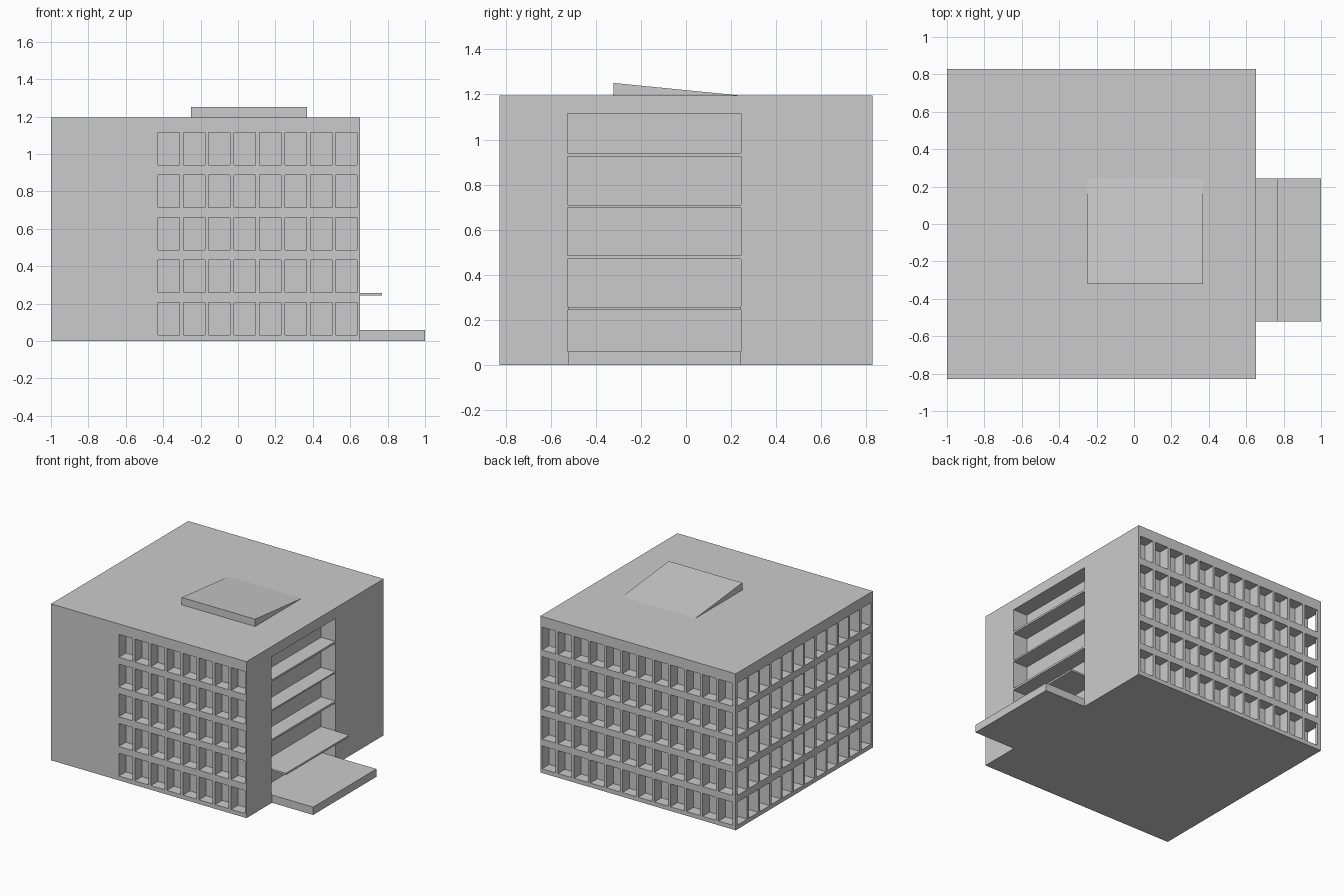
import bpy, bmesh
from mathutils import Vector

if "Cube" in bpy.data.objects:
    bpy.data.objects.remove(bpy.data.objects["Cube"])

X0, X1, Y, TOP = -1.0, 0.652, 0.828, 1.195
PITCH, WIN_W, WIN_H = 0.1357, 0.115, 0.175
ROW0, ROW_PITCH = 0.032, 0.227
DEPTH, OUT = 0.085, 0.05
REC_Y0, REC_Y1 = -0.525, 0.244


def mesh_object(name, bm):
    bmesh.ops.recalc_face_normals(bm, faces=bm.faces)
    me = bpy.data.meshes.new(name)
    bm.to_mesh(me)
    bm.free()
    ob = bpy.data.objects.new(name, me)
    bpy.context.collection.objects.link(ob)
    return ob


def boxes(name, items):
    """One object from (low corner, high corner) boxes."""
    bm = bmesh.new()
    for lo, hi in items:
        lo, hi = Vector(lo), Vector(hi)
        vs = bmesh.ops.create_cube(bm, size=1)["verts"]
        for v in vs:
            v.co = (lo + hi) / 2 + v.co * (hi - lo)
    return mesh_object(name, bm)


def cut(target, name, items):
    cutter = boxes(name, items)
    cutter.hide_render = True
    mod = target.modifiers.new(name, 'BOOLEAN')
    mod.operation, mod.solver, mod.object = 'DIFFERENCE', 'EXACT', cutter
    bpy.context.view_layer.objects.active = target
    bpy.ops.object.modifier_apply(modifier=mod.name)
    bpy.data.objects.remove(cutter)


rows = [(ROW0 + r * ROW_PITCH, ROW0 + r * ROW_PITCH + WIN_H) for r in range(5)]


def columns(last, count):
    return [(last - c * PITCH, last - c * PITCH + WIN_W) for c in range(count)]


# Main block
building = boxes("building", [((X0, -Y, 0), (X1, Y, TOP))])

# Recessed windows: front, back, left
cut(building, "front_windows", [((a, -Y - OUT, z0), (b, -Y + DEPTH, z1))
                                for a, b in columns(0.522, 8) for z0, z1 in rows])
cut(building, "back_windows", [((a, Y - DEPTH, z0), (b, Y + OUT, z1))
                               for a, b in columns(0.522, 12) for z0, z1 in rows])
cut(building, "left_windows", [((X0 - OUT, a, z0), (X0 + DEPTH, b, z1))
                               for a, b in columns(0.689, 12) for z0, z1 in rows])

# Balcony bays on the entrance side, thin slabs left between them
bays = [(0.06, 0.243), (0.257, 0.47), (0.485, 0.698), (0.71, 0.925), (0.94, 1.115)]
cut(building, "balcony_bays", [((X1 - 0.12, REC_Y0, z0), (X1 + OUT, REC_Y1, z1))
                               for z0, z1 in bays])

# Entrance platform and canopy
boxes("entrance_platform", [((X1, REC_Y0 + 0.004, 0), (1.0, REC_Y1 - 0.002, 0.06))])
boxes("entrance_canopy", [((X1, REC_Y0 + 0.004, 0.243), (0.77, REC_Y1 - 0.002, 0.257))])

# Sloping skylight wedge on the roof
bm = bmesh.new()
profile = [(-0.322, TOP), (0.244, TOP), (-0.322, 1.251)]
face = bm.faces.new([bm.verts.new((-0.25, y, z)) for y, z in profile])
ext = bmesh.ops.extrude_face_region(bm, geom=[face], use_keep_orig=True)["geom"]
bmesh.ops.translate(bm, vec=(0.62, 0, 0),
                    verts=[g for g in ext if isinstance(g, bmesh.types.BMVert)])
mesh_object("roof_wedge", bm)
